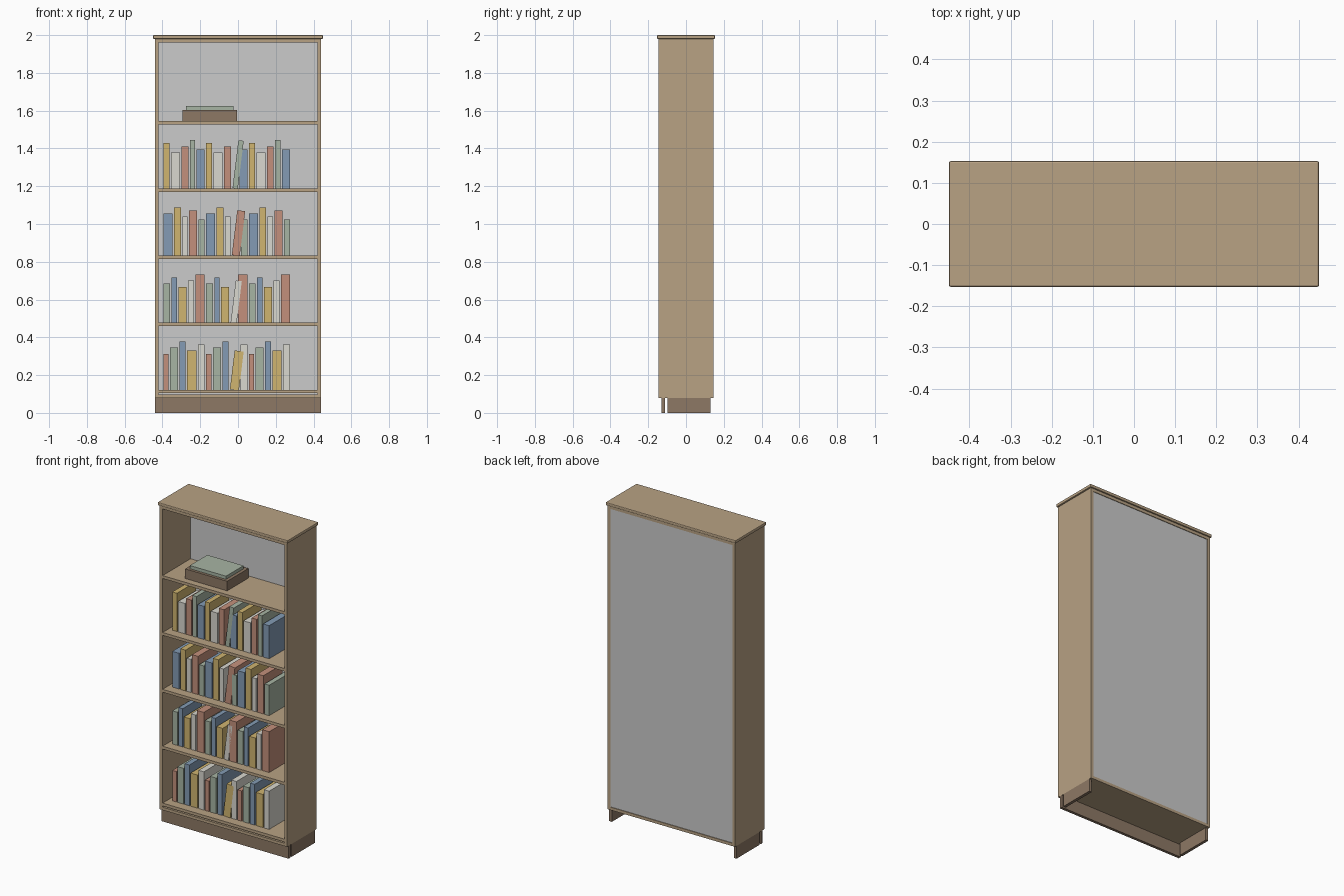
import bpy
import math

if "Cube" in bpy.data.objects:
    bpy.data.objects.remove(bpy.data.objects["Cube"])


def material(name, rgb):
    m = bpy.data.materials.new(name)
    m.diffuse_color = (*rgb, 1)
    m.use_nodes = True
    m.node_tree.nodes["Principled BSDF"].inputs["Base Color"].default_value = m.diffuse_color
    return m


def box(name, x, y, z, mat=None, bevel=0.0):
    """Box from (min, max) ranges; origin at the middle of its base."""
    w, d, h = x[1] - x[0], y[1] - y[0], z[1] - z[0]
    bpy.ops.mesh.primitive_cube_add(size=1)
    ob = bpy.context.object
    ob.name = name
    for v in ob.data.vertices:
        v.co = (v.co.x * w, v.co.y * d, (v.co.z + 0.5) * h)
    ob.location = ((x[0] + x[1]) / 2, (y[0] + y[1]) / 2, z[0])
    if mat:
        ob.data.materials.append(mat)
    if bevel:
        mod = ob.modifiers.new("Bevel", "BEVEL")
        mod.width = bevel
        mod.segments = 2
    return ob


wood = material("wood", (0.48, 0.36, 0.23))
dark = material("dark_wood", (0.27, 0.19, 0.13))
covers = [material("cover_red", (0.55, 0.28, 0.20)),
          material("cover_green", (0.39, 0.46, 0.37)),
          material("cover_blue", (0.23, 0.33, 0.46)),
          material("cover_gold", (0.63, 0.46, 0.16)),
          material("cover_cream", (0.70, 0.69, 0.63))]

W, D, T = 0.44, 0.145, 0.018      # half width, half depth, board thickness
IN = W - T                        # half inner width

# Carcass
for s, side in ((-1, "left"), (1, "right")):
    x = sorted((s * IN, s * W))
    box(f"{side}_side", x, (-D, D), (0.08, 1.98), wood)
    box(f"{side}_plinth", x, (-0.098, 0.13), (0, 0.08), dark)
box("front_plinth", (-W, W), (-0.129, -0.111), (0, 0.08), dark)
box("bottom_panel", (-IN, IN), (-D, D), (0.08, 0.08 + T), wood)
box("top_panel", (-IN, IN), (-D, D), (1.98 - T, 1.98), wood)
box("top_board", (-0.45, 0.45), (-0.153, 0.153), (1.98, 2.0), wood, 0.005)
box("back_panel", (-IN, IN), (0.134, 0.141), (0.08 + T, 1.98 - T))

# Shelves
shelf_tops = [0.122 + 0.3555 * i for i in range(5)]
for i, top in enumerate(shelf_tops):
    box(f"shelf_{i + 1}", (-IN, IN), (-0.142, 0.134), (top - T, top), wood)

# Books: widths, heights and covers cycle differently on each shelf
widths = (0.028, 0.042, 0.032, 0.048, 0.036)
heights = (0.190, 0.223, 0.255, 0.207, 0.239)
for s, top in enumerate(shelf_tops[:4]):
    x = -0.395
    for j in range(15):
        w, h = widths[(j - s) % 5], heights[(j + 3 * s) % 5]
        book = box(f"book_{s + 1}_{j + 1}", (x, x + w), (-0.085, 0.105),
                   (top, top + h), covers[(j + s) % 5])
        if j == 8:                # one leaning book per shelf
            book.rotation_euler.y = math.radians(7)
        x += w + 0.008

# Box and flat book on the top shelf
z = shelf_tops[4]
box("storage_box", (-0.295, -0.005), (-0.1, 0.11), (z, z + 0.06), dark)
box("flat_book", (-0.275, -0.025), (-0.083, 0.09), (z + 0.06, z + 0.08), covers[1])
